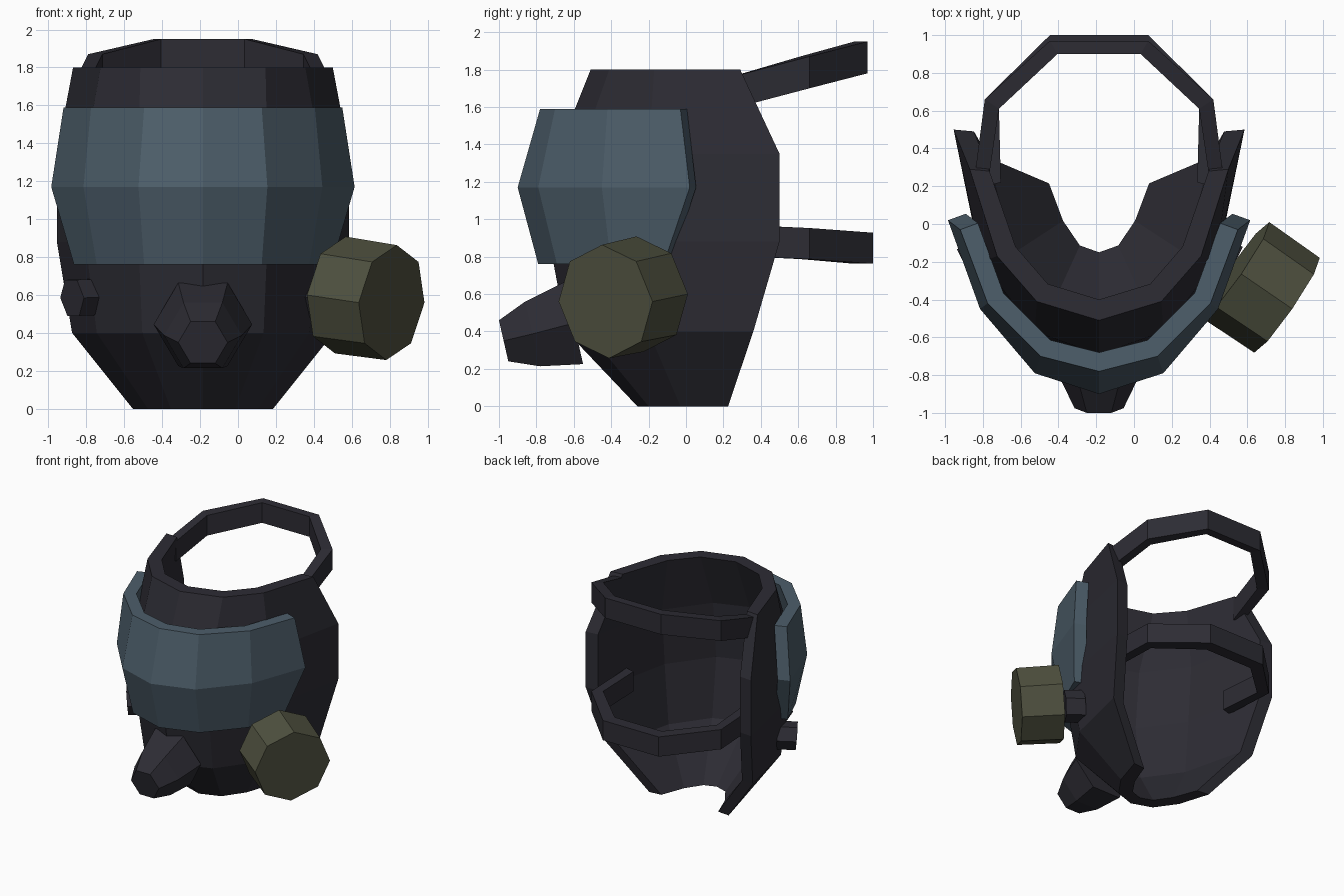
import bpy
import bmesh
from math import cos, sin, pi
from mathutils import Vector

MID = -0.185  # symmetry plane of the mask

if "Cube" in bpy.data.objects:
    bpy.data.objects.remove(bpy.data.objects["Cube"], do_unlink=True)


def material(name, rgb):
    m = bpy.data.materials.new(name)
    m.use_nodes = True
    m.diffuse_color = (*rgb, 1)
    m.node_tree.nodes["Principled BSDF"].inputs["Base Color"].default_value = (*rgb, 1)
    return m


RUBBER = material("dark_rubber", (0.026, 0.025, 0.034))
GLASS = material("blue_grey_visor", (0.074, 0.112, 0.145))
OLIVE = material("olive_canister", (0.078, 0.082, 0.050))


def finish(name, bm, mat):
    bmesh.ops.recalc_face_normals(bm, faces=bm.faces)
    mesh = bpy.data.meshes.new(name)
    bm.to_mesh(mesh)
    bm.free()
    mesh.materials.append(mat)
    ob = bpy.data.objects.new(name, mesh)
    bpy.context.collection.objects.link(ob)
    return ob


def bridge(bm, sections):
    """Make vertex rows from closed sections and join them with quads."""
    rows = [[bm.verts.new(p) for p in s] for s in sections]
    n = len(rows[0])
    for a, b in zip(rows, rows[1:]):
        for i in range(n):
            j = (i + 1) % n
            bm.faces.new((a[i], a[j], b[j], b[i]))
    return rows


def loft(name, sections, mat):
    """Closed solid through convex sections."""
    bm = bmesh.new()
    rows = bridge(bm, sections)
    bm.faces.new(rows[0])
    bm.faces.new(rows[-1])
    return finish(name, bm, mat)


def curved_shell(name, levels, thick, mat, square_ends=False):
    """Open wrap-around wall: half outlines per height, thickened inwards."""
    sections = []
    for z, half in levels:
        outer = [Vector((-x, y)) for x, y in reversed(half[1:])] + [Vector(p) for p in half]
        inner = []
        for i, p in enumerate(outer):
            t = (outer[min(i + 1, len(outer) - 1)] - outer[max(i - 1, 0)]).normalized()
            inner.append(p + Vector((-t.y, t.x)) * thick)
        if square_ends:
            for k in (0, -1):
                inner[k].y = outer[k].y - 0.01
        sections.append([(p.x + MID, p.y, z) for p in outer + inner[::-1]])
    bm = bmesh.new()
    rows = bridge(bm, sections)
    n = len(rows[0])
    for r in (rows[0], rows[-1]):  # top and bottom rims
        for i in range(n // 2 - 1):
            bm.faces.new((r[i], r[i + 1], r[n - 2 - i], r[n - 1 - i]))
    return finish(name, bm, mat)


def barrel(name, rings, axis, sides, mat):
    """Faceted solid along an axis from (centre, radius) rings."""
    axis = Vector(axis).normalized()
    u = Vector((0, 0, 1)).cross(axis).normalized()
    v = axis.cross(u)
    sections = []
    for c, r in rings:
        sections.append([Vector(c) + r * (cos(2 * pi * k / sides) * u + sin(2 * pi * k / sides) * v)
                         for k in range(sides)])
    return loft(name, sections, mat)


def strap(name, outer, inner, heights, half_height):
    """Flat band looping round the back of the head."""
    o = [(-x, y) for x, y in outer] + outer[::-1]
    i = [(-x, y) for x, y in inner] + inner[::-1]
    sections = []
    for a, b, z in zip(o, i, heights + heights[::-1]):
        sections.append([(a[0] + MID, a[1], z - half_height), (b[0] + MID, b[1], z - half_height),
                         (b[0] + MID, b[1], z + half_height), (a[0] + MID, a[1], z + half_height)])
    return loft(name, sections, RUBBER)


# Face shell
curved_shell("mask_shell", [
    (0.0, [(0, -.26), (.17, -.20), (.29, -.03), (.37, .225)]),
    (0.4, [(0, -.64), (.32, -.53), (.56, -.20), (.69, .36)]),
    (0.88, [(0, -.73), (.34, -.61), (.62, -.23), (.77, .50)]),
    (1.35, [(0, -.69), (.34, -.57), (.62, -.20), (.77, .50)]),
    (1.8, [(0, -.51), (.33, -.41), (.54, -.17), (.685, .29)]),
], 0.11, RUBBER, square_ends=True)

# Wrap-around visor
curved_shell("visor", [
    (0.76, [(0, -.79), (.31, -.69), (.56, -.40), (.68, -.12)]),
    (1.17, [(0, -.90), (.34, -.79), (.63, -.45), (.80, .02)]),
    (1.59, [(0, -.78), (.31, -.70), (.59, -.42), (.735, -.03)]),
], 0.1, GLASS)

# Head straps
strap("upper_strap", [(.655, .28), (.605, .66), (.26, .97)],
      [(.58, .27), (.53, .61), (.22, .90)], [1.685, 1.785, 1.865], 0.085)
strap("lower_strap", [(.60, .20), (.605, .66), (.26, 1.0)],
      [(.52, .22), (.53, .61), (.22, .90)], [.89, .87, .845], 0.083)

# Breathing nozzle
barrel("nozzle", [((MID, -.60, .445), .26), ((MID, -.82, .387), .205),
                  ((MID, -.975, .35), .13)],
       (0, -.97, -.22), 6, RUBBER)

# Side ports: the left one carries the canister, the right one is plugged
for side, name, radius in ((1, "left_port", .125), (-1, "right_port", .11)):
    barrel(name, [((MID + side * .565, -.14, .59), radius), ((MID + side * .69, -.225, .585), radius)],
           (side * .81, -.56, -.08), 6, RUBBER)

# Filter canister
barrel("filter_canister", [((.54, -.245, .60), .31), ((.81, -.43, .56), .305)],
       (.81, -.56, -.11), 8, OLIVE)
